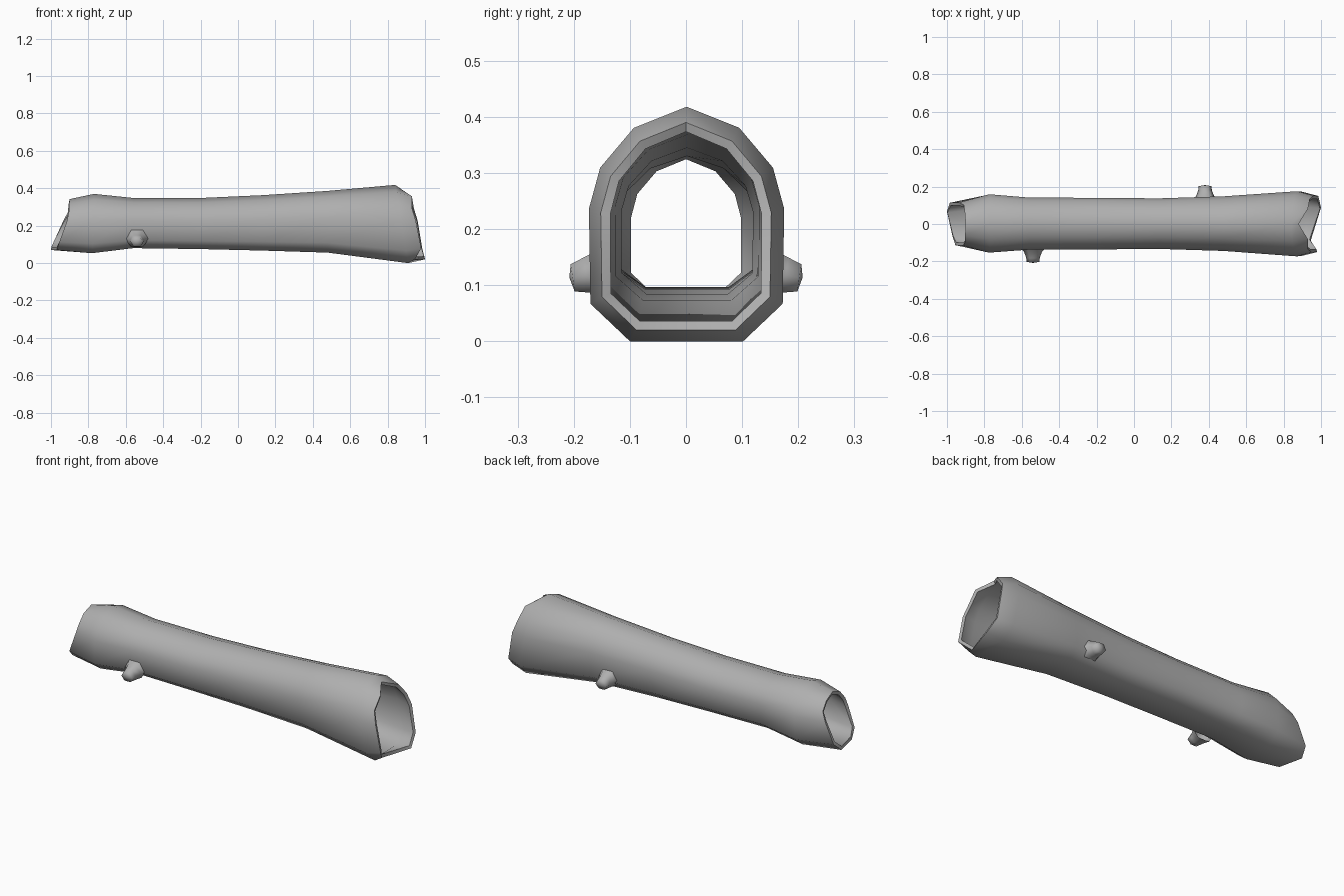
import bpy, bmesh, math

if "Cube" in bpy.data.objects:
    bpy.data.objects.remove(bpy.data.objects["Cube"])

# Half cross-section, top to bottom: (share of half width, share of height)
HALF = [(0, 1), (.54, .91), (.885, .74), (1, .565), (.985, .16), (.58, 0)]
SECTION = HALF + [(-y, z) for y, z in reversed(HALF[1:])]

grey = bpy.data.materials.new("bark_grey")
grey.diffuse_color = (.43, .43, .43, 1)
grey.use_nodes = True
grey.node_tree.nodes["Principled BSDF"].inputs["Base Color"].default_value = grey.diffuse_color


def finish(name, bm):
    bmesh.ops.recalc_face_normals(bm, faces=bm.faces)
    mesh = bpy.data.meshes.new(name)
    bm.to_mesh(mesh)
    bm.free()
    mesh.materials.append(grey)
    ob = bpy.data.objects.new(name, mesh)
    bpy.context.collection.objects.link(ob)
    bpy.ops.object.select_all(action='DESELECT')
    ob.select_set(True)
    bpy.context.view_layer.objects.active = ob
    return ob


def bridge(bm, loops):
    for a, b in zip(loops, loops[1:]):
        n = len(a)
        for i in range(n):
            j = (i + 1) % n
            bm.faces.new((a[i], a[j], b[j], b[i]))


# Hollow trunk: x at top, x at bottom, centre y, half width, z bottom, z top
RINGS = [
    (-.77, -.78, .003, .156, .053, .37),
    (-.56, -.56, .002, .139, .08, .348),
    (-.2, -.2, .002, .138, .075, .348),
    (.13, .13, .002, .135, .067, .363),
    (.48, .48, .002, .146, .056, .386),
    (.84, .91, .001, .174, 0, .418),
]
# Ragged broken ends: x of every point around the section
LEFT = [-.9, -.905, -.91, -.935, -.985, -1, -.97, -.955, -.915, -.905, -.903]
RIGHT = [.88, .93, .94, .96, .985, 1, .945, .98, .95, .93, .93]


def ring(bm, xs, cy, w, z0, z1):
    return [bm.verts.new((x, cy + y * w, z0 + z * (z1 - z0)))
            for x, (y, z) in zip(xs, SECTION)]


bm = bmesh.new()
loops = [ring(bm, LEFT, 0, .115, .07, .342)]
for xt, xb, *rest in RINGS:
    loops.append(ring(bm, [xb + (xt - xb) * z for _, z in SECTION], *rest))
loops.append(ring(bm, RIGHT, 0, .152, .02, .39))
bridge(bm, loops)

# Smooth bark inside and out, meeting at a crisp broken rim
log = finish("hollow_log", bm)
wall = log.modifiers.new("wall", 'SOLIDIFY')
wall.thickness = .018
wall.offset = -1
bpy.ops.object.modifier_apply(modifier="wall")
bpy.ops.object.shade_smooth_by_angle(angle=math.radians(62))


# Branch stubs: six-sided, wide at the root, narrowing to a blunt tip
def stub(name, x, side):
    bm = bmesh.new()
    loops = []
    for d, rx, rz, cz in [(.128, .065, .052, .132), (.15, .048, .044, .125),
                          (.178, .037, .036, .118), (.202, .034, .028, .113)]:
        loops.append([bm.verts.new((x + rx * math.cos(k * math.pi / 3),
                                    side * (d + .15 * rz * math.sin(k * math.pi / 3)),
                                    cz + rz * math.sin(k * math.pi / 3)))
                      for k in range(6)])
    bridge(bm, loops)
    tip = bm.verts.new((x, side * .208, .114))
    last = loops[-1]
    for i in range(6):
        bm.faces.new((last[i], last[(i + 1) % 6], tip))
    finish(name, bm)
    bpy.ops.object.shade_smooth_by_angle(angle=math.radians(85))


stub("front_branch_stub", -.54, -1)
stub("back_branch_stub", .38, 1)
